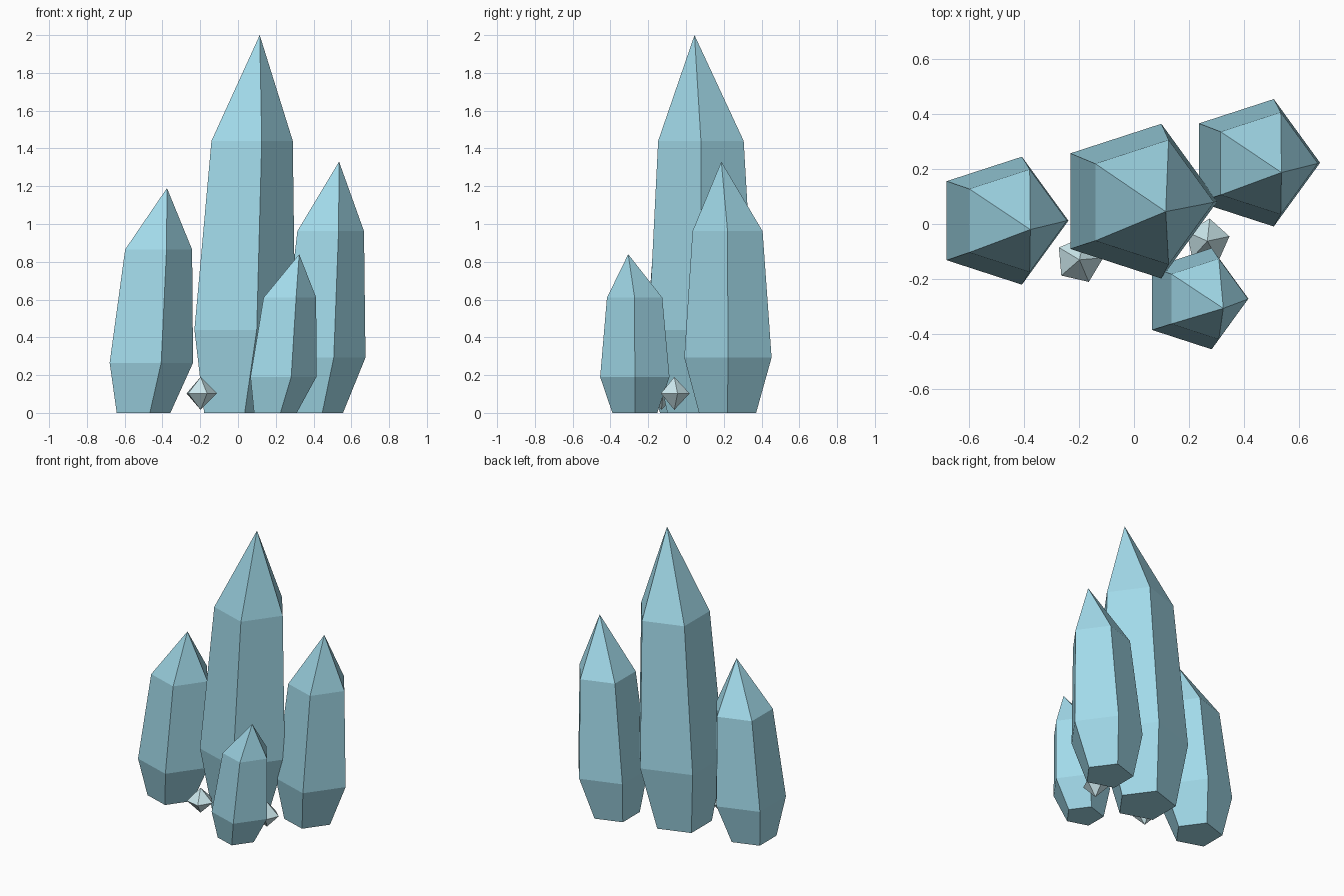
import bpy, bmesh
from math import cos, sin, radians, tau

if "Cube" in bpy.data.objects:
    bpy.data.objects.remove(bpy.data.objects["Cube"])

SIDES = 5


def material(name, color):
    m = bpy.data.materials.new(name)
    m.diffuse_color = color
    m.use_nodes = True
    m.node_tree.nodes["Principled BSDF"].inputs["Base Color"].default_value = m.diffuse_color
    return m


def faceted(name, rings, mat, top=None, bottom=None, turn=0.0):
    """Loft five-sided rings (x, y, z, radius); ends are points or flat caps."""
    bm = bmesh.new()
    loops = []
    for x, y, z, r in rings:
        angles = [radians(turn) + tau * i / SIDES for i in range(SIDES)]
        loops.append([bm.verts.new((x + r * cos(a), y + r * sin(a), z)) for a in angles])
    for low, high in zip(loops, loops[1:]):
        for i in range(SIDES):
            j = (i + 1) % SIDES
            bm.faces.new((low[i], low[j], high[j], high[i]))
    for loop, tip in ((loops[-1], top), (loops[0], bottom)):
        if tip is None:
            bm.faces.new(loop)
            continue
        v = bm.verts.new(tip)
        for i in range(SIDES):
            bm.faces.new((loop[i], loop[(i + 1) % SIDES], v))
    bmesh.ops.recalc_face_normals(bm, faces=bm.faces)
    mesh = bpy.data.meshes.new(name)
    bm.to_mesh(mesh)
    bm.free()
    mesh.materials.append(mat)
    obj = bpy.data.objects.new(name, mesh)
    bpy.context.collection.objects.link(obj)


blue = material("crystal_blue", (0.36, 0.70, 0.82, 1))
pale = material("shard_pale", (0.60, 0.80, 0.84, 1))

# Large crystals: narrow foot, wide belly, shoulder, leaning tip
crystals = {
    "main_crystal": ([(-0.024, 0.084, 0, 0.192), (0.008, 0.083, 0.44, 0.295),
                      (0.052, 0.079, 1.44, 0.238)], (0.115, 0.045, 2.0)),
    "left_crystal": ([(-0.515, 0.012, 0, 0.157), (-0.482, 0.012, 0.265, 0.244),
                      (-0.439, 0.012, 0.865, 0.196)], (-0.376, -0.02, 1.19)),
    "right_crystal": ([(0.397, 0.22, 0, 0.159), (0.432, 0.222, 0.293, 0.243),
                       (0.472, 0.22, 0.962, 0.195)], (0.535, 0.187, 1.33)),
    "front_crystal": ([(0.186, -0.271, 0, 0.125), (0.222, -0.271, 0.19, 0.193),
                       (0.26, -0.272, 0.61, 0.154), ], (0.324, -0.306, 0.84)),
}
for name, (rings, tip) in crystals.items():
    faceted(name, rings, blue, top=tip)

# Small double-pointed shards between the crystals
for name, x, y, r, turn in (("left_shard", -0.198, -0.13, 0.087, 5),
                            ("right_shard", 0.266, -0.062, 0.082, 12)):
    faceted(name, [(x, y, 0.103, r)], pale,
            top=(x, y, 0.19), bottom=(x, y, 0.016), turn=turn)
